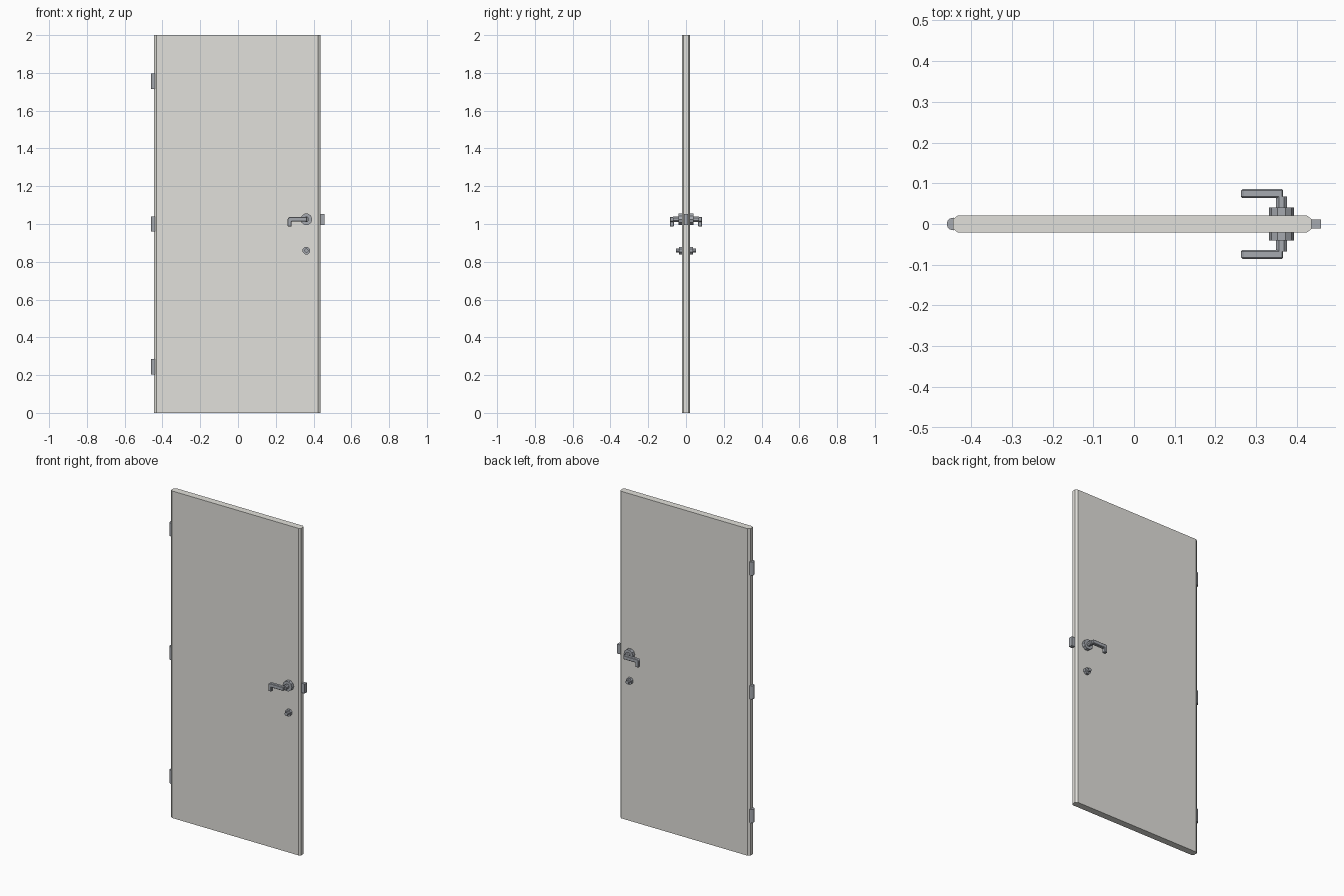
import bpy, bmesh, math
from mathutils import Matrix

if "Cube" in bpy.data.objects:
    bpy.data.objects.remove(bpy.data.objects["Cube"])


def material(name, rgb):
    m = bpy.data.materials.new(name)
    m.diffuse_color = (*rgb, 1)
    m.use_nodes = True
    m.node_tree.nodes["Principled BSDF"].inputs["Base Color"].default_value = m.diffuse_color
    return m


PAINT = material("light_warm_grey_paint", (0.755, 0.745, 0.705))
METAL = material("grey_metal", (0.38, 0.40, 0.435))


def finish(bm, name, mat):
    bmesh.ops.recalc_face_normals(bm, faces=bm.faces[:])
    me = bpy.data.meshes.new(name)
    bm.to_mesh(me)
    bm.free()
    me.materials.append(mat)
    ob = bpy.data.objects.new(name, me)
    bpy.context.collection.objects.link(ob)
    return ob


def prism(name, outline, lo, hi, mat, along_y=False):
    """Outline in xy raised along z, or in xz pushed along y."""
    bm = bmesh.new()

    def ring(h):
        return [bm.verts.new((a, h, b) if along_y else (a, b, h)) for a, b in outline]

    r0, r1 = ring(lo), ring(hi)
    n = len(r0)
    bm.faces.new(r0)
    bm.faces.new(r1)
    for i in range(n):
        j = (i + 1) % n
        bm.faces.new((r0[i], r0[j], r1[j], r1[i]))
    return finish(bm, name, mat)


def disc(name, x, z, r, y0, y1, sides=8):
    """Faceted cylinder along y."""
    bm = bmesh.new()
    pos = (Matrix.Translation((x, (y0 + y1) / 2, z)) @ Matrix.Rotation(math.pi / 2, 4, 'X')
           @ Matrix.Rotation(math.pi / sides, 4, 'Z'))
    bmesh.ops.create_cone(bm, cap_ends=True, segments=sides, radius1=r, radius2=r,
                          depth=abs(y1 - y0), matrix=pos)
    return finish(bm, name, METAL)


# Door panel with chamfered vertical edges
T, C = 0.021, 0.012
L, R = -0.444, 0.436
prism("door_panel", [(L, -C), (L + 0.012, -T), (R - 0.012, -T), (R, -C),
                     (R, C), (R - 0.012, T), (L + 0.012, T), (L, C)], 0, 2, PAINT)

# Hinge knuckles
for label, z in (("lower", 0.244), ("middle", 1.0), ("upper", 1.757)):
    outline = [(-0.444 + 0.0155 * math.cos(math.pi * k / 6),
                0.0155 * math.sin(math.pi * k / 6)) for k in range(12)]
    prism(label + "_hinge", outline, z - 0.041, z + 0.041, METAL)

# Latch bolt on the free edge
prism("latch_bolt", [(0.40, -0.011), (0.459, -0.011), (0.459, 0.011), (0.40, 0.011)],
      0.995, 1.053, METAL)

# Handle and lock on both sides
HX, HZ = 0.362, 1.025
X0, X1, TOP, LOW = 0.263, 0.366, 1.037, 1.013
for side, s in (("front", -1), ("back", 1)):
    disc(side + "_rose", HX, HZ, 0.031, s * 0.015, s * 0.041, 10)
    disc(side + "_spindle", HX, HZ, 0.0145, s * 0.035, s * 0.068)
    # Flat lever bar with a rounded, turned-down end
    lever = prism(side + "_lever",
                  [(X1, LOW), (X1, TOP), (X0 + 0.011, TOP), (X0 + 0.004, TOP - 0.003),
                   (X0, TOP - 0.01), (X0, 0.987), (X0 + 0.021, 0.987), (X0 + 0.021, LOW)],
                  s * 0.064, s * 0.0855, METAL, along_y=True)
    bevel = lever.modifiers.new("soft_edges", 'BEVEL')
    bevel.width = 0.003
    bevel.segments = 1
    disc(side + "_lock_collar", HX, 0.859, 0.021, s * 0.015, s * 0.036)
    disc(side + "_lock_knob", HX, 0.859, 0.011, s * 0.03, s * 0.052)
